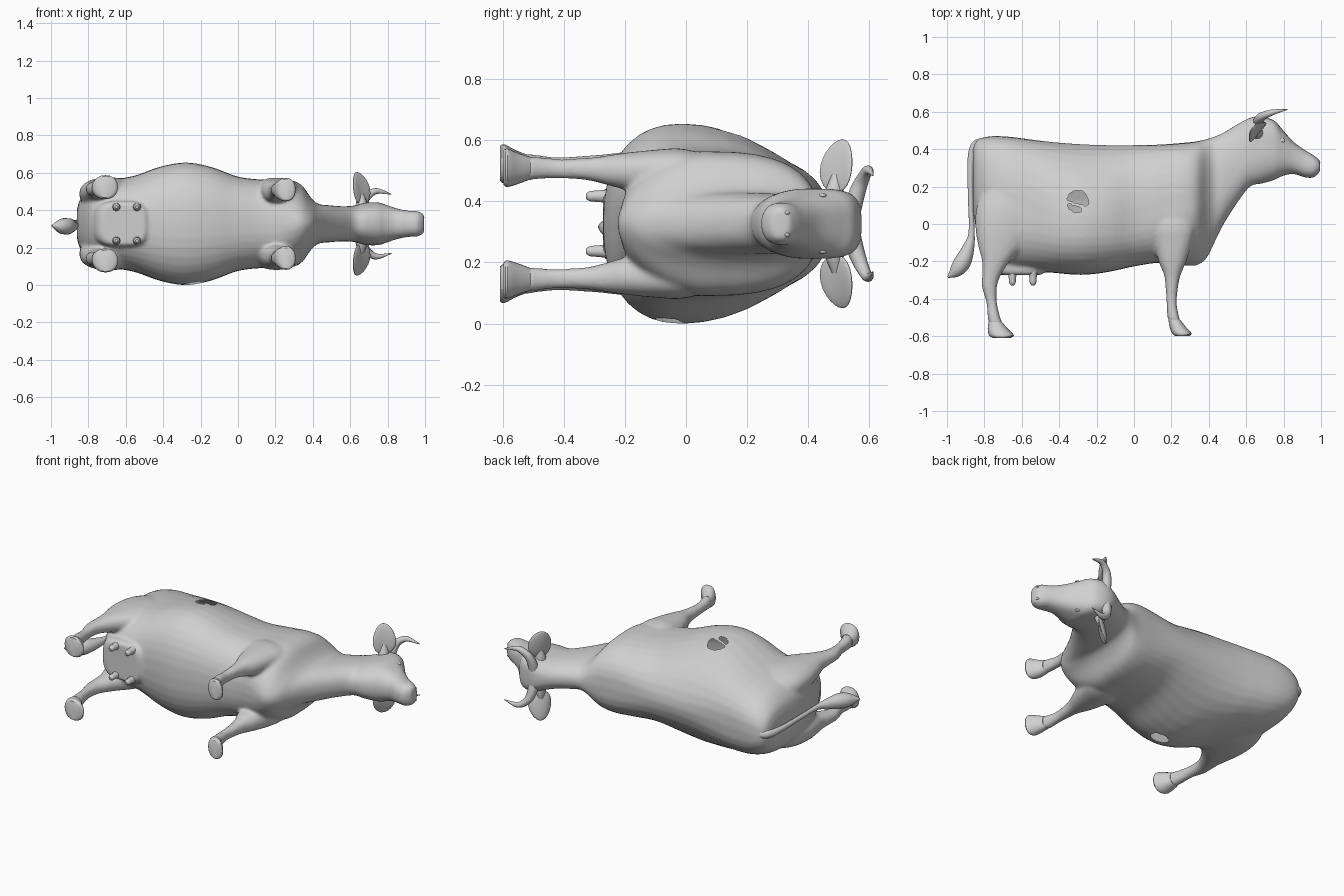
import bpy, bmesh, math

if "Cube" in bpy.data.objects:
    bpy.data.objects.remove(bpy.data.objects["Cube"])

MID = 0.327  # height of the symmetry plane: the cow lies on its side

GREY = bpy.data.materials.new("grey hide")
GREY.use_nodes = True
GREY.diffuse_color = (0.63, 0.63, 0.63, 1)
GREY.node_tree.nodes["Principled BSDF"].inputs["Base Color"].default_value = (0.63, 0.63, 0.63, 1)


def select(ob):
    bpy.ops.object.select_all(action='DESELECT')
    ob.select_set(True)
    bpy.context.view_layer.objects.active = ob


def smooth(ob, angle=50):
    select(ob)
    bpy.ops.object.shade_smooth_by_angle(angle=math.radians(angle))


def spline(rows, steps):
    """Catmull-Rom interpolation of the section rows."""
    out = []
    for i in range(len(rows) - 1):
        p = [rows[max(0, min(len(rows) - 1, i + k))] for k in (-1, 0, 1, 2)]
        for s in range(steps):
            t = s / steps
            out.append([b + 0.5 * t * (c - a + t * (2 * a - 5 * b + 4 * c - d + t * (3 * (b - c) + d - a)))
                        for a, b, c, d in zip(*p)])
    return out + [list(rows[-1])]


def power(v, e):
    return math.copysign(abs(v) ** e, v)


def body_point(r, c, s):
    x, top, bottom, wide, half, back = r
    # the brisket between the front legs is keel shaped, the belly is full
    keel = 0.85 + 0.3 * math.exp(-((x - .34) / .08) ** 2)
    reach, e = (top - wide, back) if s > 0 else (wide - bottom, keel)
    return (x, wide + reach * power(s, e), MID + half * power(c, e))


def limb_point(side):
    def point(r, c, s):
        y, x0, x1, w0, w1 = r
        w = (w0 + w1) / 2 + (w1 - w0) / 2 * power(s, 0.9)
        return ((x0 + x1) / 2 + (x1 - x0) / 2 * power(c, 0.9), y, MID + side * w)
    return point


def box_point(r, c, s):
    y, x0, x1, w = r
    return ((x0 + x1) / 2 + (x1 - x0) / 2 * power(c, 0.6), y, MID + w * power(s, 0.6))


def loft(name, rows, point, sides=28, steps=4):
    bm = bmesh.new()
    rings = []
    for r in spline(rows, steps):
        ang = [2 * math.pi * i / sides for i in range(sides)]
        rings.append([bm.verts.new(point(r, math.cos(a), math.sin(a))) for a in ang])
    for a, b in zip(rings, rings[1:]):
        for i in range(sides):
            j = (i + 1) % sides
            bm.faces.new((a[i], a[j], b[j], b[i]))
    bm.faces.new(rings[0])
    bm.faces.new(rings[-1])
    bmesh.ops.recalc_face_normals(bm, faces=bm.faces)
    me = bpy.data.meshes.new(name)
    bm.to_mesh(me)
    bm.free()
    me.materials.append(GREY)
    ob = bpy.data.objects.new(name, me)
    bpy.context.collection.objects.link(ob)
    return ob


def tube(name, pts):
    """Tapered tube; each point is x, y, sideways offset, radius."""
    cu = bpy.data.curves.new(name, 'CURVE')
    cu.dimensions = '3D'
    cu.bevel_depth = 1
    cu.bevel_resolution = 3
    cu.use_fill_caps = True
    rows = spline(pts, 5)
    sp = cu.splines.new('POLY')
    sp.points.add(len(rows) - 1)
    for p, (x, y, w, r) in zip(sp.points, rows):
        p.co = (x, y, MID + w, 1)
        p.radius = max(r, 0.002)
    cu.materials.append(GREY)
    ob = bpy.data.objects.new(name, cu)
    bpy.context.collection.objects.link(ob)
    select(ob)
    bpy.ops.object.convert(target='MESH')
    smooth(bpy.context.object)


def ball(name, loc, scale, rot=(0, 0, 0)):
    bpy.ops.mesh.primitive_uv_sphere_add(segments=20, ring_count=12, location=loc, rotation=rot)
    ob = bpy.context.object
    ob.name = name
    ob.scale = scale
    ob.data.materials.append(GREY)
    smooth(ob)
    return ob


# Trunk, neck and head: x, top, bottom, widest level, half width, roundness of the back
trunk = [(-.862, .40, .08, .25, .07, .85), (-.842, .445, -.03, .2, .135, .8),
         (-.78, .468, -.2, .12, .195, .75), (-.68, .468, -.24, .05, .232, .72),
         (-.55, .452, -.25, .02, .258, .78), (-.42, .437, -.262, -.01, .304, .95),
         (-.28, .427, -.272, -.01, .328, 1.08), (-.14, .422, -.257, -.01, .303, 1.05),
         (0, .422, -.227, .0, .252, .9), (.14, .425, -.207, .04, .236, .75),
         (.26, .434, -.22, .06, .236, .72), (.335, .442, -.222, .08, .212, .75),
         (.39, .455, -.18, .12, .14, .8), (.43, .468, -.1, .16, .106, .85),
         (.48, .49, 0, .22, .1, .85), (.55, .532, .11, .3, .094, .85),
         (.62, .568, .2, .38, .097, .7), (.68, .575, .215, .41, .113, .55),
         (.75, .553, .235, .40, .114, .55), (.79, .51, .255, .38, .102, .65),
         (.85, .442, .268, .355, .082, .75), (.91, .398, .25, .32, .07, .8),
         (.96, .368, .248, .31, .068, .85), (.995, .34, .28, .31, .05, .85)]
body = loft("body", trunk, body_point, 36)

# Legs and hooves: level, rear x, front x, inner offset, outer offset
hind = [(.25, -.78, -.56, .05, .2), (.1, -.84, -.5, .06, .24), (-.02, -.848, -.53, .08, .248),
        (-.12, -.832, -.59, .105, .243), (-.2, -.812, -.665, .13, .235), (-.28, -.812, -.715, .145, .226),
        (-.34, -.812, -.733, .15, .222), (-.42, -.789, -.733, .152, .218), (-.5, -.782, -.715, .148, .227),
        (-.535, -.775, -.70, .145, .232)]
hind_hoof = [(-.525, -.777, -.705, .15, .228), (-.56, -.782, -.675, .139, .242),
             (-.595, -.775, -.642, .132, .26), (-.609, -.755, -.66, .14, .255)]
fore = [(.15, .08, .34, .06, .2), (0, .08, .33, .1, .244), (-.1, .11, .31, .11, .242),
        (-.2, .132, .28, .113, .232), (-.27, .16, .25, .13, .222), (-.33, .168, .237, .143, .215),
        (-.42, .174, .228, .148, .212), (-.49, .178, .24, .145, .22), (-.52, .185, .25, .14, .223)]
fore_hoof = [(-.51, .184, .245, .145, .219), (-.55, .19, .277, .13, .232),
             (-.585, .204, .308, .12, .246), (-.598, .22, .295, .128, .24)]
parts = []
for side, tag in ((1, "upper"), (-1, "lower")):
    parts += [loft(tag + "_hind_leg", hind, limb_point(side)),
              loft(tag + "_front_leg", fore, limb_point(side))]
    for nm, rows in (("_hind_hoof", hind_hoof), ("_front_hoof", fore_hoof)):
        smooth(loft(tag + nm, rows, limb_point(side), 20, 3), 40)
udder = [(-.05, -.8, -.5, .12), (-.2, -.775, -.48, .122), (-.255, -.75, -.48, .12), (-.272, -.72, -.5, .108)]
parts.append(loft("udder", udder, box_point))

# Blend the legs and udder into the trunk
select(body)
for p in parts:
    p.select_set(True)
bpy.ops.object.join()
rm = body.modifiers.new("blend", 'REMESH')
rm.mode = 'VOXEL'
rm.voxel_size = 0.01
rm.use_smooth_shade = True
sm = body.modifiers.new("soften", 'SMOOTH')
sm.factor = 0.5
sm.iterations = 7
for m in ("blend", "soften"):
    bpy.ops.object.modifier_apply(modifier=m)

# Openings in both flanks; a diagonal strip of hide crosses the upper one
bm = bmesh.new()
bm.from_mesh(body.data)
gone = []
for f in bm.faces:
    x, y, z = f.calc_center_median()
    if z > 0.5:
        strip = abs(y - .102 + .3 * (x + .302)) < .011
        corner = x > -.285 and y < .09
        if math.hypot((x + .302) / .053, (y - .12) / .057) < 1 and not strip and not corner:
            gone.append(f)
    elif z < 0.15 and math.hypot((x + .235) / .05, (y + .055) / .04) < 1:
        gone.append(f)
bmesh.ops.delete(bm, geom=gone, context='FACES')
for _ in range(3):
    rim = [v for v in bm.verts if v.is_boundary]
    bmesh.ops.smooth_vert(bm, verts=rim, factor=0.4, use_axis_x=True, use_axis_y=True)
bm.to_mesh(body.data)
bm.free()
smooth(body, 60)

# Teats
for x in (-.65, -.54):
    for w in (-.09, .09):
        tube("teat", [(x, -.25, w, .024), (x, -.285, w, .02), (x, -.315, w, .017), (x, -.328, w, .008)])

# Tail with tuft
tube("tail", [(-.79, .43, 0, .03), (-.845, .42, 0, .026), (-.872, .34, 0, .018), (-.874, .15, 0, .014),
              (-.868, -.04, -.005, .016), (-.883, -.12, -.01, .03), (-.915, -.2, -.013, .045),
              (-.952, -.25, -.013, .036), (-.995, -.285, -.01, .004)])

# Horns, ears, eyes and nostrils
for side, tag in ((1, "upper"), (-1, "lower")):
    tube(tag + "_horn", [(.665, .545, side * .05, .03), (.67, .56, side * .1, .027),
                         (.69, .578, side * .145, .022), (.74, .597, side * .175, .016),
                         (.82, .612, side * .158, .002)])
    tube(tag + "_ear_stem", [(.66, .48, side * .06, .036), (.66, .487, side * .11, .03),
                             (.655, .493, side * .16, .015)])
    ear = ball(tag + "_ear", (.655, .497, MID + side * .19), (.016, .076, .09),
               (0, side * math.radians(-12), math.radians(-40)))
    for v in ear.data.vertices:      # cup the ear and narrow its tip
        v.co.x += 0.9 * v.co.y ** 2 - 0.4
        v.co.y *= 0.88 - 0.14 * side * v.co.z
    ball(tag + "_eye", (.787, .447, MID + side * .092), (.02, .014, .008))
    ball(tag + "_nostril", (.984, .33, MID + side * .036), (.012, .01, .008))
